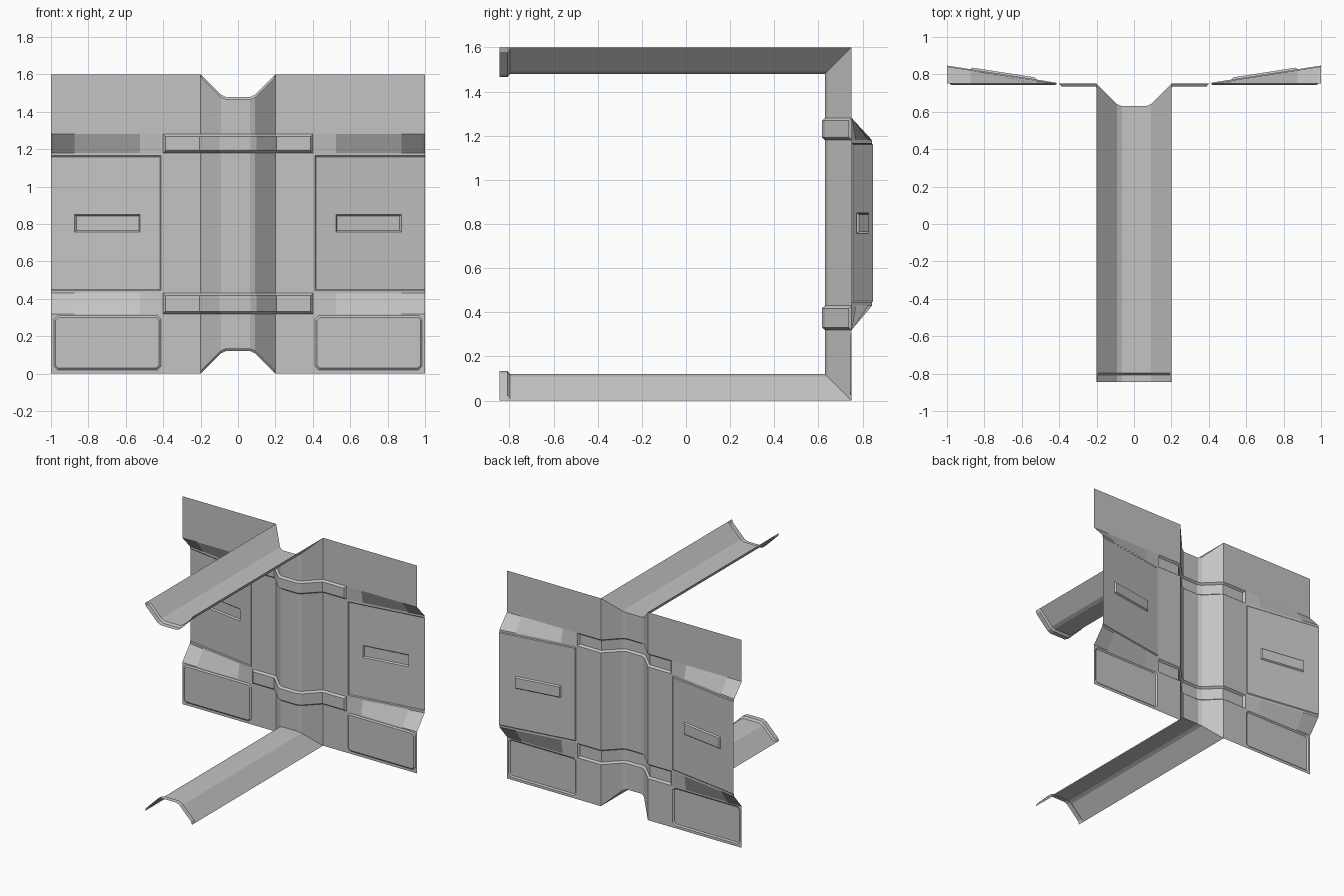
import bpy, bmesh
from mathutils import Vector

HEIGHT, FRONT, END = 1.6, 0.75, -0.845
RIB = [(0.2, 0.0), (0.0915, 0.1085), (0.065, 0.12)]   # half width, rib depth

if "Cube" in bpy.data.objects:
    bpy.data.objects.remove(bpy.data.objects["Cube"], do_unlink=True)

grey = bpy.data.materials.new("plain grey")
grey.use_nodes = True
grey.diffuse_color = (0.55, 0.55, 0.55, 1)
bsdf = next(n for n in grey.node_tree.nodes if n.type == 'BSDF_PRINCIPLED')
bsdf.inputs["Base Color"].default_value = (0.55, 0.55, 0.55, 1)


def mirrored(values):
    return sorted([-v for v in values] + list(values))


def rib_depth(x):
    x = abs(x)
    for (x0, d0), (x1, d1) in zip(RIB, RIB[1:]):
        if x >= x1:
            t = min(1, max(0, (x0 - x) / (x0 - x1)))
            return d0 + (d1 - d0) * t
    return RIB[-1][1]


def make_sheet(bm, cols, rows, place):
    grid = [[bm.verts.new(place(x, r)) for x in cols] for r in rows]
    for a, b in zip(grid, grid[1:]):
        for i in range(len(cols) - 1):
            bm.faces.new((a[i], a[i + 1], b[i + 1], b[i]))
    bm.normal_update()


def finish(bm, name):
    mesh = bpy.data.meshes.new(name)
    bm.to_mesh(mesh)
    bm.free()
    mesh.materials.append(grey)
    obj = bpy.data.objects.new(name, mesh)
    bpy.context.collection.objects.link(obj)
    return obj


def faces_in(bm, x0, x1, z0, z1):
    def inside(f):
        c = f.calc_center_median()
        return x0 < c.x < x1 and z0 < c.z < z1
    return [f for f in bm.faces if inside(f)]


def emboss(bm, faces, width, depth):
    bmesh.ops.inset_region(bm, faces=faces, thickness=width, depth=depth,
                           use_even_offset=True, use_boundary=False)
    bm.normal_update()


# Wall: folded rib in the middle, wings that slope back in their middle band
LOW, LOW_IN, HIGH_IN, HIGH = 0.32, 0.43, 1.18, 1.28


def wall_point(x, z):
    d = rib_depth(x)
    y = FRONT - d
    if abs(x) > 0.41 and LOW < z < HIGH:
        ramp = min(1, (z - LOW) / (LOW_IN - LOW), (HIGH - z) / (HIGH - HIGH_IN))
        y += 0.092 * ramp * (abs(x) - 0.41) / 0.59
    return Vector((x, y, min(max(z, d), HEIGHT - d)))


bm = bmesh.new()
wall_cols = mirrored([p[0] for p in RIB] + [0.4, 0.412, 0.525, 0.875, 0.985, 1])
wall_rows = [0, 0.02, 0.31, LOW, LOW_IN, 0.445, 0.757, 0.85, 1.165, HIGH_IN, HIGH, HEIGHT]
# rows near the mitred ends would collapse on the rib, so squeeze them there


def wall_place(x, z):
    p = wall_point(x, z)
    d = rib_depth(x)
    if z < LOW:
        p.z = d + z * (LOW - d) / LOW
    return p


make_sheet(bm, wall_cols, wall_rows, wall_place)

# Straps across the rib
for z0, z1 in ((LOW, LOW_IN), (HIGH_IN, HIGH)):
    emboss(bm, faces_in(bm, -0.4, 0.4, z0, z1), 0.012, 0.015)

for s in (-1, 1):
    # Sunken panel with a handle slot
    lo, hi = sorted((s * 0.412, s * 1.0))
    emboss(bm, faces_in(bm, lo, hi, 0.445, 1.165), 0.006, -0.005)
    lo, hi = sorted((s * 0.525, s * 0.875))
    emboss(bm, faces_in(bm, lo, hi, 0.757, 0.85), 0.008, -0.01)

    # Raised lower plate with clipped corners
    lo, hi = sorted((s * 0.412, s * 0.985))
    z0, z1, c = 0.02, 0.31, 0.02
    bmesh.ops.delete(bm, geom=faces_in(bm, lo, hi, z0, z1), context='FACES')
    corners = [Vector((x, FRONT, z)) for x, z in ((lo, z0), (hi, z0), (hi, z1), (lo, z1))]
    outer = [bm.verts.new(p) for p in corners]
    ring = []
    for i, p in enumerate(corners):
        for q in (corners[i - 1], corners[(i + 1) % 4]):
            ring.append(bm.verts.new(p + (q - p).normalized() * c))
    for i in range(4):
        a, b, n = ring[2 * i], ring[2 * i + 1], ring[(2 * i + 2) % 8]
        bm.faces.new((outer[i], b, a))
        bm.faces.new((outer[i], outer[(i + 1) % 4], n, b))
    plate = bm.faces.new(ring)
    bm.normal_update()
    emboss(bm, [plate], 0.01, 0.008)

finish(bm, "wall_panel")

# Arms: the rib profile carried forward, with a raised lip at the free end
arm_cols = mirrored([0.2, 0.193] + [p[0] for p in RIB[1:]])
for name, top in (("lower_arm", False), ("upper_arm", True)):
    def arm_place(x, row):
        y, lift = row
        h = rib_depth(x)
        if y == FRONT:
            y -= h
        if abs(x) < 0.2:
            h += lift
        return Vector((x, y, HEIGHT - h if top else h))

    bm = bmesh.new()
    make_sheet(bm, arm_cols, [(END, 0.015), (-0.808, 0.015), (-0.797, 0), (FRONT, 0)], arm_place)
    if top:
        bmesh.ops.reverse_faces(bm, faces=bm.faces[:])
    finish(bm, name)
